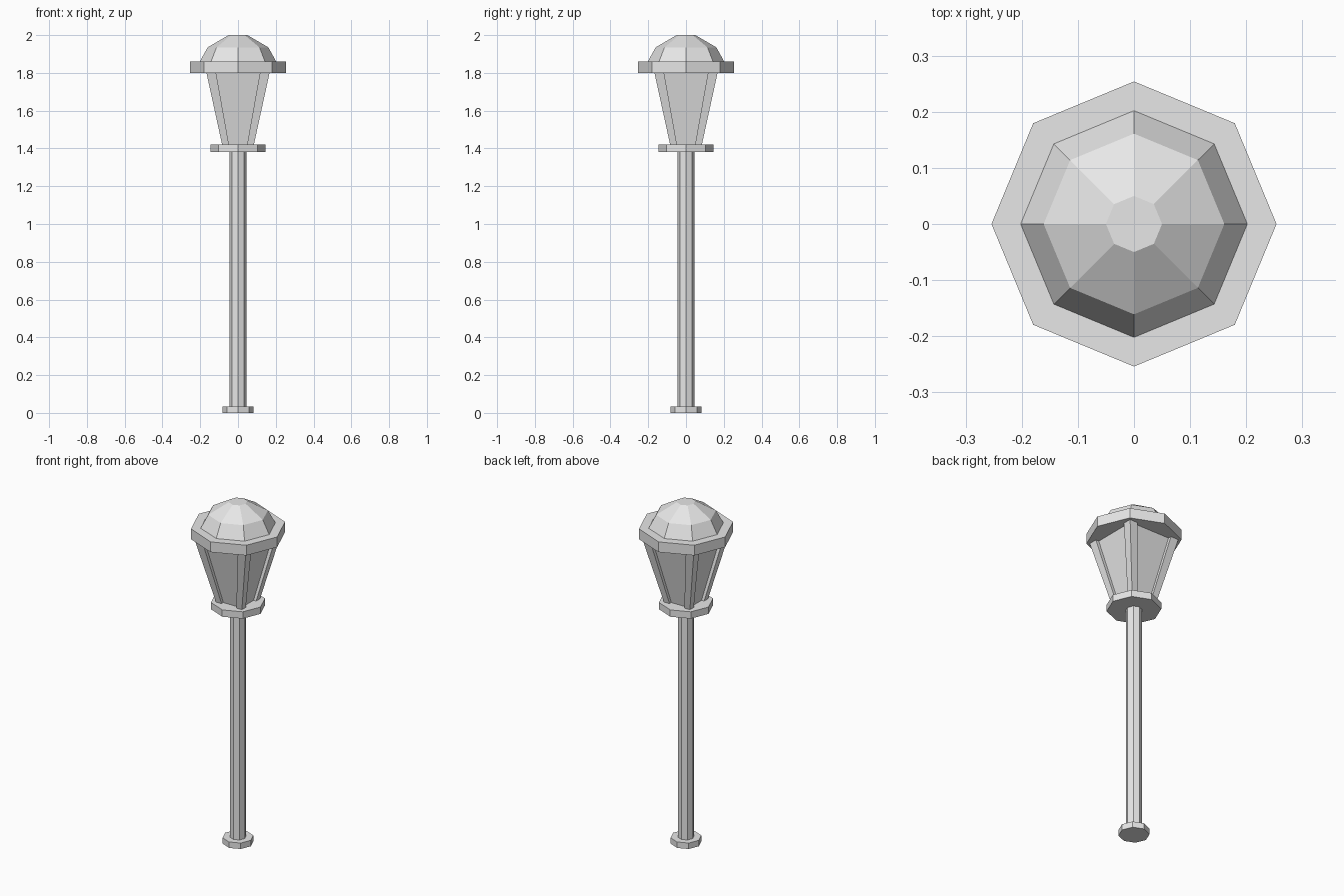
import bpy
import bmesh
from math import cos, sin, tau

cube = bpy.data.objects.get("Cube")
if cube:
    bpy.data.objects.remove(cube, do_unlink=True)

grey = bpy.data.materials.new("light grey")
grey.use_nodes = True
colour = (0.8, 0.8, 0.8, 1)
grey.diffuse_color = colour
grey.node_tree.nodes["Principled BSDF"].inputs["Base Color"].default_value = colour


def octagon(r):
    return [(r * cos(i * tau / 8), r * sin(i * tau / 8)) for i in range(8)]


def square(low, high, sx=1, sy=1):
    pts = [(low, low), (high, low), (high, high), (low, high)]
    return [(x * sx, y * sy) for x, y in pts]


def loft(name, sections):
    """Capped solid through (outline, height) sections."""
    bm = bmesh.new()
    rings = [[bm.verts.new((x, y, z)) for x, y in outline] for outline, z in sections]
    for a, b in zip(rings, rings[1:]):
        for i in range(len(a)):
            j = (i + 1) % len(a)
            bm.faces.new((a[i], a[j], b[j], b[i]))
    bm.faces.new(rings[0][::-1])
    bm.faces.new(rings[-1])
    bmesh.ops.recalc_face_normals(bm, faces=bm.faces)
    mesh = bpy.data.meshes.new(name)
    bm.to_mesh(mesh)
    bm.free()
    mesh.materials.append(grey)
    obj = bpy.data.objects.new(name, mesh)
    bpy.context.collection.objects.link(obj)


# Octagonal parts: (radius, height) profiles from bottom to top
profiles = {
    "base": [(0.083, 0), (0.083, 0.035)],
    "pole": [(0.044, 0.035), (0.044, 1.38)],
    "collar": [(0.146, 1.38), (0.146, 1.42)],
    "brim": [(0.254, 1.8), (0.254, 1.86)],
    "dome": [(0.202, 1.86), (0.161, 1.935), (0.05, 2)],
}
for name, profile in profiles.items():
    loft(name, [(octagon(r), z) for r, z in profile])

# Recessed tapered panes
loft("lantern_panes", [(square(-0.067, 0.067), 1.42), (square(-0.147, 0.147), 1.8)])

# Tapered corner posts
for side, sx in (("left", 1), ("right", -1)):
    for end, sy in (("front", -1), ("back", 1)):
        loft(f"{end}_{side}_post", [(square(0.048, 0.084, sx, sy), 1.42),
                                    (square(0.116, 0.167, sx, sy), 1.8)])
